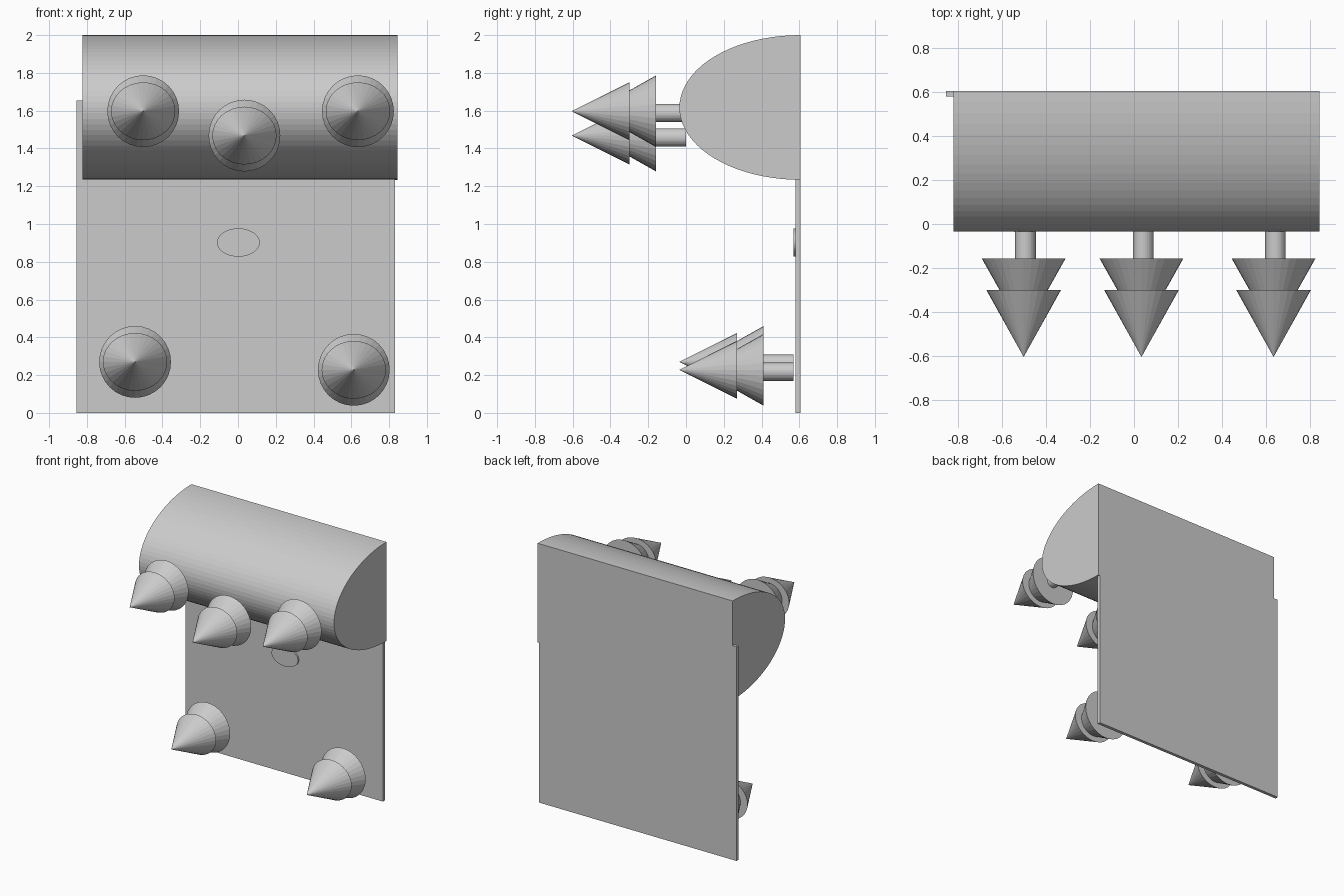
import bpy
from math import pi, sin, cos

default = bpy.data.objects.get("Cube")
if default:
    bpy.data.objects.remove(default, do_unlink=True)


def finish(name, scale=(1, 1, 1)):
    """Name the new primitive and bake its scale."""
    obj = bpy.context.object
    obj.name = name
    obj.scale = scale
    bpy.ops.object.transform_apply(location=False, rotation=True, scale=True)
    return obj


def box(name, lo, hi):
    centre = [(a + b) / 2 for a, b in zip(lo, hi)]
    bpy.ops.mesh.primitive_cube_add(size=1, location=centre)
    return finish(name, [b - a for a, b in zip(lo, hi)])


def rod(name, x, z, y_front, y_back, rx, rz, sides=32):
    """Elliptical cylinder lying along y."""
    bpy.ops.mesh.primitive_cylinder_add(
        vertices=sides, radius=1, depth=y_back - y_front,
        location=(x, (y_front + y_back) / 2, z), rotation=(pi / 2, 0, 0))
    bpy.ops.object.transform_apply(location=False, rotation=True, scale=False)
    return finish(name, (rx, 1, rz))


def cone(name, x, z, y_tip, y_base, rx, rz, sides=32):
    """Cone lying along y with its tip to the front."""
    bpy.ops.mesh.primitive_cone_add(
        vertices=sides, radius1=1, radius2=0, depth=y_base - y_tip,
        location=(x, (y_tip + y_base) / 2, z), rotation=(pi / 2, 0, 0))
    bpy.ops.object.transform_apply(location=False, rotation=True, scale=False)
    return finish(name, (rx, 1, rz))


def half_ellipse_bar(name, x0, x1, y_back, y_front, z, rz, steps=40):
    """Half-elliptical profile extruded along x."""
    angles = [pi * i / steps for i in range(steps + 1)]
    profile = [(y_back - (y_back - y_front) * sin(a), z + rz * cos(a)) for a in angles]
    n = len(profile)
    verts = [(x, y, h) for x in (x0, x1) for y, h in profile]
    faces = [(i, n + i, n + (i + 1) % n, (i + 1) % n) for i in range(n)]
    faces += [tuple(range(n)), tuple(reversed(range(n, 2 * n)))]
    mesh = bpy.data.meshes.new(name)
    mesh.from_pydata(verts, [], faces)
    mesh.update()
    obj = bpy.data.objects.new(name, mesh)
    bpy.context.collection.objects.link(obj)
    # Make the normals point outwards
    bpy.context.view_layer.objects.active = obj
    bpy.ops.object.select_all(action='DESELECT')
    obj.select_set(True)
    bpy.ops.object.mode_set(mode='EDIT')
    bpy.ops.mesh.select_all(action='SELECT')
    bpy.ops.mesh.normals_make_consistent(inside=False)
    bpy.ops.object.mode_set(mode='OBJECT')
    return obj


def tree(name, x, z, y_tip):
    """Two stacked cones on a slightly offset trunk."""
    cone(name + "_top", x, z, y_tip, y_tip + 0.305, 0.17, 0.153)
    cone(name + "_skirt", x, z, y_tip + 0.11, y_tip + 0.447, 0.19, 0.19)
    rod(name + "_trunk", x + 0.008, z - 0.01, y_tip + 0.44, y_tip + 0.605, 0.047, 0.048)


# Back panel, rounded upper bar and oval button
box("back_panel", (-0.855, 0.58, 0), (0.832, 0.605, 1.655))
half_ellipse_bar("upper_bar", -0.822, 0.845, 0.605, -0.035, 1.617, 0.383)
rod("oval_button", 0.002, 0.902, 0.568, 0.59, 0.113, 0.075, 48)

# Trees on the bar and on the panel
tree("upper_right_tree", -0.502, 1.597, -0.605)
tree("upper_middle_tree", 0.034, 1.468, -0.605)
tree("upper_left_tree", 0.635, 1.597, -0.605)
tree("lower_right_tree", -0.545, 0.27, -0.036)
tree("lower_left_tree", 0.613, 0.228, -0.036)
